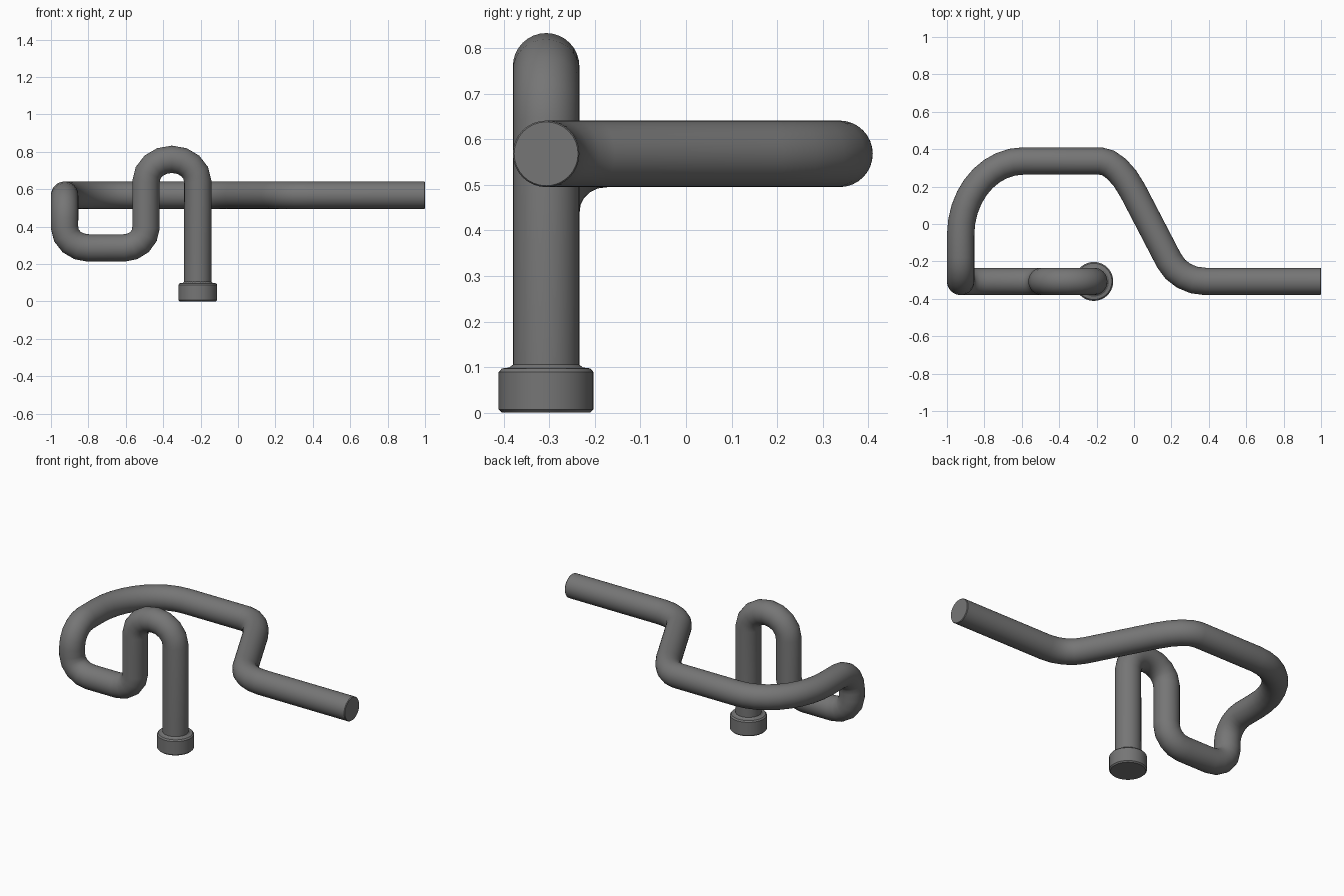
import bpy, bmesh, math
from mathutils import Vector

if "Cube" in bpy.data.objects:
    bpy.data.objects.remove(bpy.data.objects["Cube"])

R = 0.073          # tube radius
Y0 = -0.307        # plane of the front run

# Dark grey finish
dark = bpy.data.materials.new("dark_grey")
dark.diffuse_color = (0.18, 0.18, 0.18, 1)
dark.use_nodes = True
dark.node_tree.nodes["Principled BSDF"].inputs["Base Color"].default_value = dark.diffuse_color


def bend(start, corner, end, segs):
    """Points of a rounded bend tangent to both legs at a corner."""
    a, c, b = Vector(start), Vector(corner), Vector(end)
    ang = (c - a).angle(b - c)
    k = 4 / 3 * math.tan(ang / 4) / math.tan(ang / 2)
    p, q = a.lerp(c, k), b.lerp(c, k)
    pts = []
    for i in range(segs + 1):
        t = i / segs
        u = 1 - t
        pts.append(a * u**3 + p * 3 * u * u * t + q * 3 * u * t * t + b * t**3)
    return pts


def finish(obj, angle):
    """Apply the finish, convert curves to mesh and smooth."""
    obj.data.materials.append(dark)
    bpy.ops.object.select_all(action='DESELECT')
    obj.select_set(True)
    bpy.context.view_layer.objects.active = obj
    if obj.type == 'CURVE':
        bpy.ops.object.convert(target='MESH')
    bpy.ops.object.shade_smooth_by_angle(angle=math.radians(angle))


# Centre line of the pipe, from the open end round to the foot
H = 0.568
XL = -0.927
YB = 0.337
XA, XB = -0.492, -0.215      # the two legs of the trap
bends = [
    ((0.38, Y0, H), (0.245, Y0, H), (0.187, -0.195, H), 4),      # front kink
    ((-0.006, 0.176, H), (-0.091, YB, H), (-0.18, YB, H), 4),    # back kink
    ((-0.59, YB, H), (XL, YB, H), (XL, -0.06, H), 9),            # wide sweep
    ((XL, -0.175, H), (XL, Y0, H), (XL, Y0, 0.44), 5),           # turn down
    ((XL, Y0, 0.395), (XL, Y0, 0.286), (-0.80, Y0, 0.286), 4),   # trap floor
    ((-0.61, Y0, 0.286), (XA, Y0, 0.286), (XA, Y0, 0.395), 4),   # trap rise
    ((XA, Y0, 0.64), (XA, Y0, 0.76), (-0.354, Y0, 0.76), 4),     # crown
    ((-0.354, Y0, 0.76), (XB, Y0, 0.76), (XB, Y0, 0.64), 4),
]
path = [Vector((1, Y0, H)), Vector((0.996, Y0, H))]
for b in bends:
    for p in bend(*b):
        if (p - path[-1]).length > 1e-4:
            path.append(p)
path.append(Vector((XB, Y0, 0.05)))

# Pipe
curve = bpy.data.curves.new("pipe", 'CURVE')
curve.dimensions = '3D'
curve.bevel_depth = R
curve.bevel_resolution = 14
curve.use_fill_caps = True
spline = curve.splines.new('POLY')
spline.points.add(len(path) - 1)
for sp, p in zip(spline.points, path):
    sp.co = (*p, 1)
spline.points[0].radius = 0.96
pipe = bpy.data.objects.new("pipe", curve)
bpy.context.collection.objects.link(pipe)
finish(pipe, 35)

# Foot collar: turned profile
profile = [(0, 0), (0.097, 0), (0.104, 0.007), (0.104, 0.089), (0.097, 0.097),
           (0.081, 0.099), (0.072, 0.106)]
bm = bmesh.new()
verts = [bm.verts.new((r, 0, z)) for r, z in profile]
edges = [bm.edges.new(e) for e in zip(verts, verts[1:])]
bmesh.ops.spin(bm, geom=verts + edges, cent=(0, 0, 0), axis=(0, 0, 1),
               angle=math.tau, steps=40, use_duplicate=False)
bmesh.ops.remove_doubles(bm, verts=bm.verts, dist=1e-4)
bmesh.ops.recalc_face_normals(bm, faces=bm.faces)
mesh = bpy.data.meshes.new("foot_collar")
bm.to_mesh(mesh)
bm.free()
collar = bpy.data.objects.new("foot_collar", mesh)
collar.location = (XB, Y0, 0)
bpy.context.collection.objects.link(collar)
finish(collar, 30)
